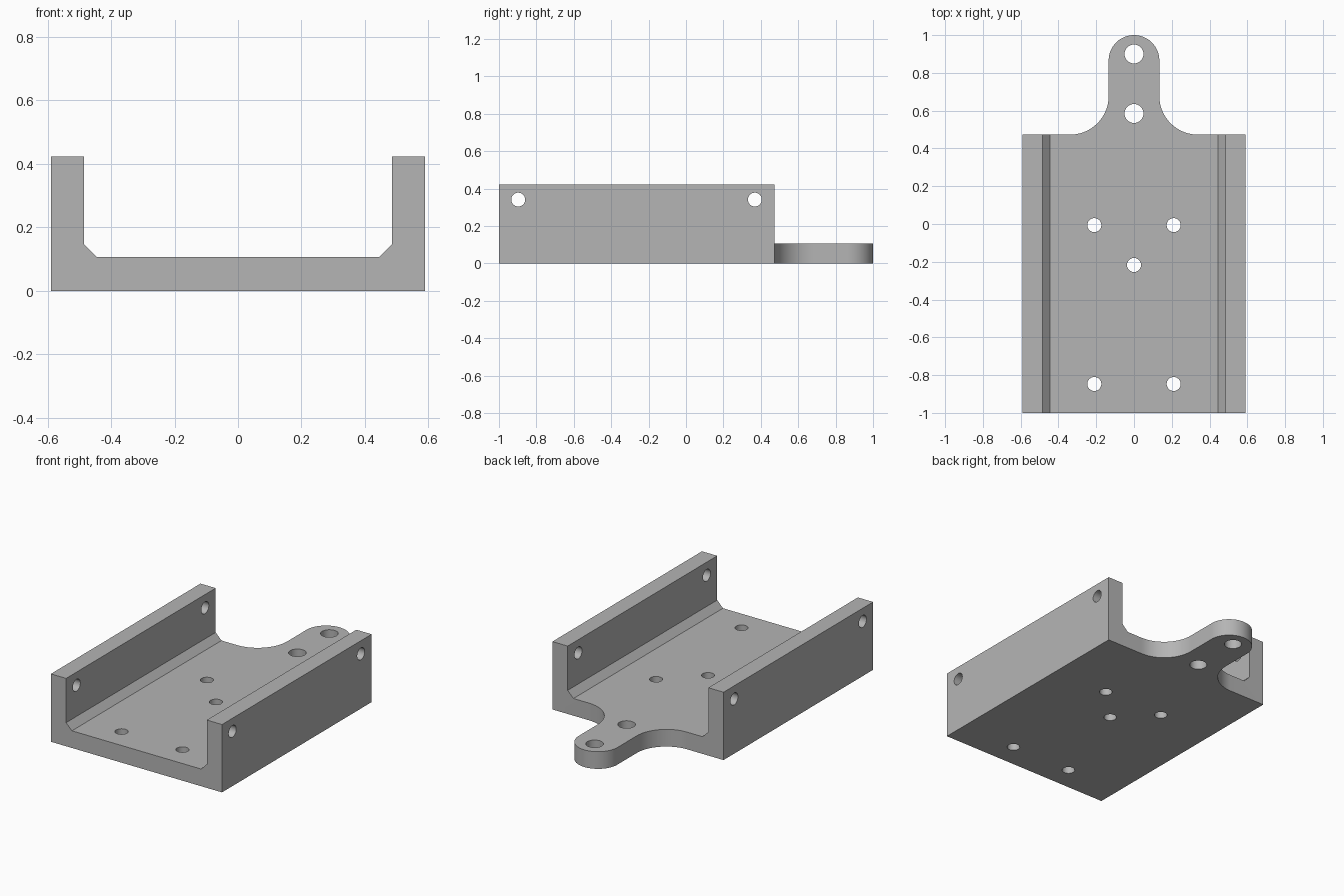
import bpy, bmesh, math
from mathutils import Matrix, Vector

cube = bpy.data.objects.get("Cube")
if cube:
    bpy.data.objects.remove(cube, do_unlink=True)

# Main dimensions
HALF_W, WALL_IN, FLOOR, HEIGHT, CHAMFER = 0.59, 0.485, 0.107, 0.423, 0.04
FRONT, BACK, TIP = -1.0, 0.473, 1.0
TAB, FILLET = 0.134, 0.205

grey = bpy.data.materials.new("plain_grey")
grey.use_nodes = True
colour = (0.46, 0.46, 0.46, 1)
grey.diffuse_color = colour
grey.node_tree.nodes["Principled BSDF"].inputs["Base Color"].default_value = colour


def finish(bm, name):
    bmesh.ops.recalc_face_normals(bm, faces=bm.faces)
    mesh = bpy.data.meshes.new(name)
    bm.to_mesh(mesh)
    bm.free()
    mesh.materials.append(grey)
    obj = bpy.data.objects.new(name, mesh)
    bpy.context.collection.objects.link(obj)
    return obj


def prism(name, points, offset):
    """Extrude a closed outline along an offset."""
    bm = bmesh.new()
    face = bm.faces.new([bm.verts.new(p) for p in points])
    ext = bmesh.ops.extrude_face_region(bm, geom=[face], use_keep_orig=True)
    moved = [v for v in ext["geom"] if isinstance(v, bmesh.types.BMVert)]
    bmesh.ops.translate(bm, verts=moved, vec=Vector(offset))
    return finish(bm, name)


def arc(cx, cy, r, start, end, steps):
    angles = [math.radians(start + (end - start) * i / steps) for i in range(steps + 1)]
    return [(cx + r * math.cos(a), cy + r * math.sin(a)) for a in angles]


def mirrored(half):
    """Complete an outline whose right half runs from bottom to top."""
    return half + [(-x, y) for x, y in reversed(half) if x > 1e-6]


def boolean(obj, cutter, operation):
    mod = obj.modifiers.new(operation.lower(), "BOOLEAN")
    mod.operation, mod.object, mod.solver = operation, cutter, "EXACT"
    bpy.ops.object.select_all(action="DESELECT")
    obj.select_set(True)
    bpy.context.view_layer.objects.active = obj
    bpy.ops.object.modifier_apply(modifier=mod.name)
    bpy.data.objects.remove(cutter, do_unlink=True)


# Channel: U section with chamfered inner corners, run along y
section = mirrored([(HALF_W, 0), (HALF_W, HEIGHT), (WALL_IN, HEIGHT),
                    (WALL_IN, FLOOR + CHAMFER), (WALL_IN - CHAMFER, FLOOR)])
bracket = prism("channel_bracket", [(x, FRONT, z) for x, z in section],
                (0, TIP - FRONT + 0.1, 0))

# Plan outline: rectangle, concave fillets and rounded mounting tab
half = [(HALF_W + 0.1, FRONT - 0.1), (HALF_W + 0.1, BACK)]
half += arc(TAB + FILLET, BACK + FILLET, FILLET, 270, 180, 24)
half += arc(0, TIP - TAB, TAB, 0, 90, 24)
plan = prism("plan_cutter", [(x, y, -0.1) for x, y in mirrored(half)], (0, 0, 1))
boolean(bracket, plan, "INTERSECT")

# Holes: through the tab, the floor and both walls
holes = [((0, y, 0), 0.05, "Z") for y in (0.9, 0.585)]
holes += [((x, y, 0), 0.037, "Z") for x in (-0.21, 0.21) for y in (-0.006, -0.847)]
holes += [((0, -0.217, 0), 0.037, "Z")]
holes += [((0, y, 0.341), 0.037, "X") for y in (-0.897, 0.368)]
bm = bmesh.new()
for place, radius, axis in holes:
    turn = Matrix.Rotation(math.pi / 2, 4, "Y") if axis == "X" else Matrix()
    bmesh.ops.create_cone(bm, cap_ends=True, segments=48, radius1=radius, radius2=radius,
                          depth=1.4 if axis == "X" else 0.4,
                          matrix=Matrix.Translation(place) @ turn)
boolean(bracket, finish(bm, "hole_cutter"), "DIFFERENCE")

# Smooth the curved walls, keep the edges sharp
bpy.ops.object.select_all(action="DESELECT")
bracket.select_set(True)
bpy.context.view_layer.objects.active = bracket
bpy.ops.object.shade_smooth_by_angle(angle=math.radians(30))
